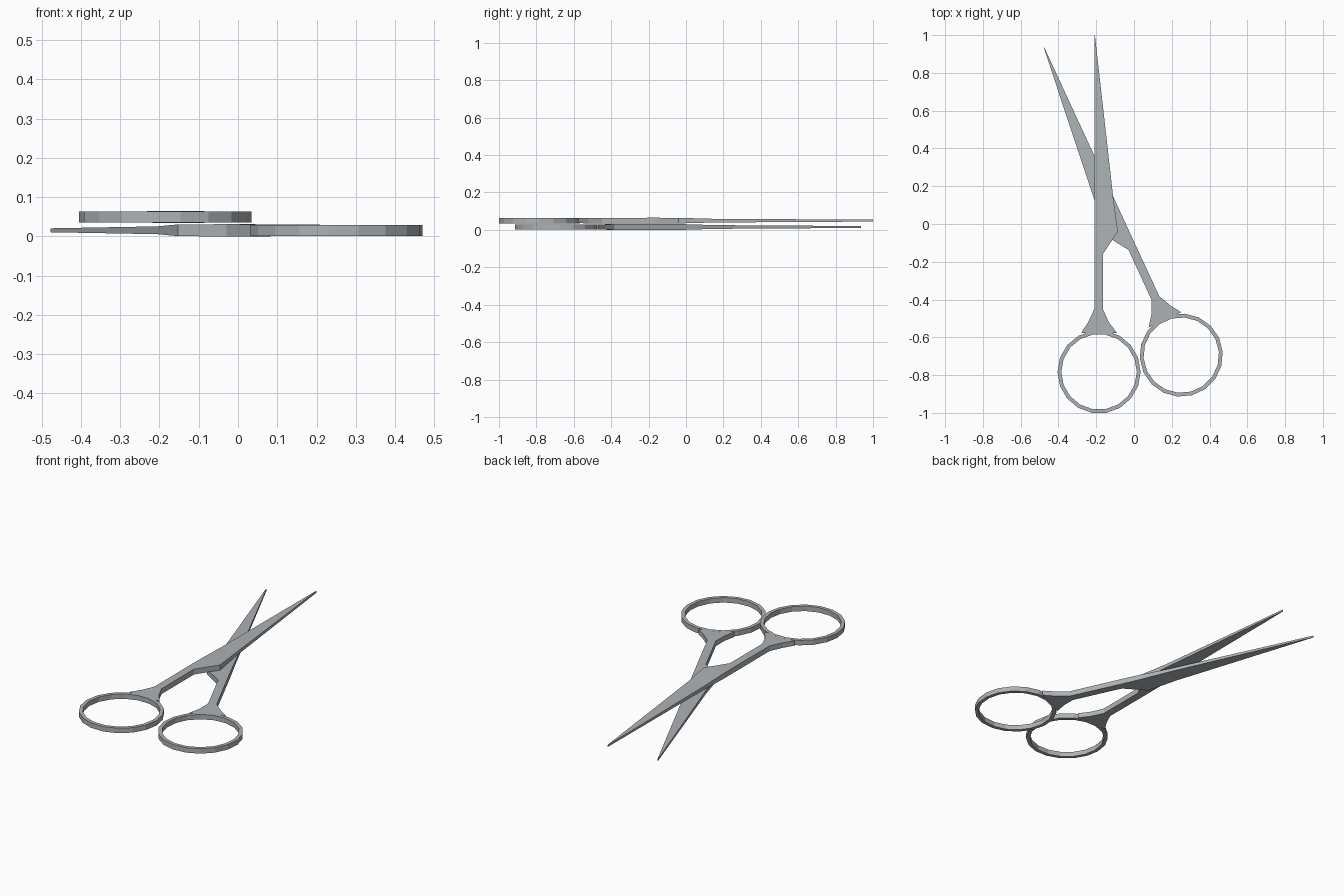
import bpy, bmesh
from math import sin, cos, pi, radians
from mathutils import Matrix

if "Cube" in bpy.data.objects:
    bpy.data.objects.remove(bpy.data.objects["Cube"])

steel = bpy.data.materials.new("steel grey")
steel.diffuse_color = (0.42, 0.45, 0.47, 1)
steel.use_nodes = True
steel.node_tree.nodes["Principled BSDF"].inputs["Base Color"].default_value = steel.diffuse_color

# half profile: y, straight edge x, curved edge x, half thickness
ROWS = [(-0.577, -0.28, -0.09, 0.0138), (-0.52, -0.243, -0.133, 0.0142),
        (-0.45, -0.21, -0.165, 0.0150), (-0.16, -0.21, -0.165, 0.0155),
        (-0.04, -0.21, -0.085, 0.0150), (0.14, -0.21, -0.11, 0.0100),
        (1.0, -0.21, -0.207, 0.0050)]
RING_X, RING_Y, R_OUT, R_IN, RING_H, SIDES = -0.185, -0.783, 0.22, 0.20, 0.014, 18


def loft(bm, sections, closed):
    """Join four-cornered cross-sections into a solid."""
    loops = [[bm.verts.new(p) for p in s] for s in sections]
    pairs = list(zip(loops, loops[1:]))
    if closed:
        pairs.append((loops[-1], loops[0]))
    for a, b in pairs:
        for i in range(4):
            j = (i + 1) % 4
            bm.faces.new((a[i], a[j], b[j], b[i]))
    if not closed:
        bm.faces.new(loops[0])
        bm.faces.new(loops[-1][::-1])


def scissor_half(name, matrix):
    bm = bmesh.new()
    # blade, shank and flare
    loft(bm, [[(l, y, -h), (r, y, -h), (r, y, h), (l, y, h)] for y, l, r, h in ROWS], False)
    # finger ring
    ring = []
    for k in range(SIDES):
        a = 2 * pi * k / SIDES
        ring.append([(RING_X + r * cos(a), RING_Y + r * sin(a), z)
                     for r, z in ((R_IN, -RING_H), (R_OUT, -RING_H),
                                  (R_OUT, RING_H), (R_IN, RING_H))])
    loft(bm, ring, True)
    bm.transform(matrix)
    bmesh.ops.recalc_face_normals(bm, faces=bm.faces)
    mesh = bpy.data.meshes.new(name)
    bm.to_mesh(mesh)
    bm.free()
    mesh.materials.append(steel)
    bpy.context.collection.objects.link(bpy.data.objects.new(name, mesh))


# upper half stays straight; lower half is mirrored and swung open about its tip
scissor_half("upper_half", Matrix.Translation((0, 0, 0.0495)))
scissor_half("lower_half",
             Matrix.Translation((-0.475, 0.935, 0.0155))
             @ Matrix.Rotation(radians(24.8), 4, 'Z')
             @ Matrix.Diagonal((-1, 1, 1, 1))
             @ Matrix.Translation((0.21, -1.0, 0)))
